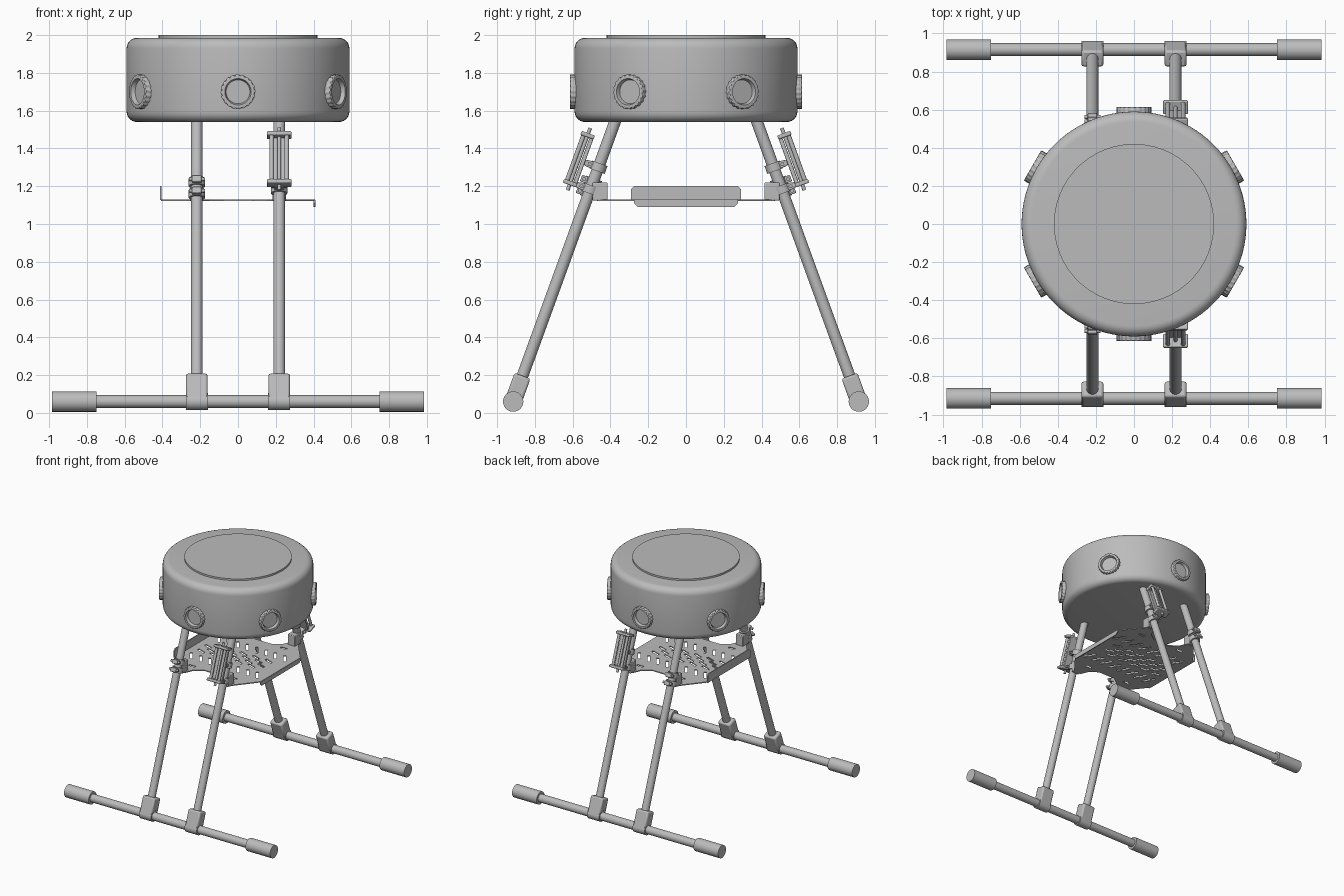
import bpy, bmesh, math
from mathutils import Matrix, Vector

old = bpy.data.objects.get("Cube")
if old:
    bpy.data.objects.remove(old, do_unlink=True)

grey = bpy.data.materials.new("plain grey")
grey.use_nodes = True
shade = (0.5, 0.5, 0.5, 1)
grey.diffuse_color = shade
grey.node_tree.nodes["Principled BSDF"].inputs["Base Color"].default_value = shade
T = Matrix.Translation
IDENT = Matrix.Identity(4)


def R(deg, axis):
    return Matrix.Rotation(math.radians(deg), 4, axis)


def finish(name, bm, mat=IDENT, bevel=0, smooth=True):
    bmesh.ops.recalc_face_normals(bm, faces=bm.faces)
    bm.transform(mat)
    mesh = bpy.data.meshes.new(name)
    bm.to_mesh(mesh)
    bm.free()
    mesh.materials.append(grey)
    ob = bpy.data.objects.new(name, mesh)
    bpy.context.collection.objects.link(ob)
    if bevel:
        mod = ob.modifiers.new("Bevel", "BEVEL")
        mod.width, mod.segments = bevel, 2
    if smooth:
        bpy.ops.object.select_all(action="DESELECT")
        ob.select_set(True)
        bpy.context.view_layer.objects.active = ob
        bpy.ops.object.shade_smooth_by_angle(angle=math.radians(35))
    return ob


def box(name, size, loc, mat=IDENT, bevel=0.008):
    bm = bmesh.new()
    bmesh.ops.create_cube(bm, size=1)
    return finish(name, bm, mat @ T(loc) @ Matrix.Diagonal((*size, 1)), bevel)


def lathe(name, profile, mat=IDENT, sides=32, knurl=0):
    """Revolve (radius, height) points about z; knurl notches the first two rings."""
    bm = bmesh.new()
    rings = []
    for i, (r, h) in enumerate(profile):
        ring = []
        for k in range(sides):
            a = math.tau * k / sides
            q = r - (knurl if i < 2 and k // 2 % 2 else 0)
            ring.append(bm.verts.new((q * math.cos(a), q * math.sin(a), h)))
        rings.append(ring)
    for lo, hi in zip(rings, rings[1:]):
        for k in range(sides):
            n = (k + 1) % sides
            bm.faces.new((lo[k], lo[n], hi[n], hi[k]))
    bm.faces.new(rings[0])
    bm.faces.new(rings[-1])
    return finish(name, bm, mat)


def rod(name, r, lo, hi, mat=IDENT, sides=24):
    return lathe(name, [(r, lo), (r, hi)], mat, sides)


def prism(name, outline, thick, mat=IDENT):
    bm = bmesh.new()
    face = bm.faces.new([bm.verts.new((x, y, 0)) for x, y in outline])
    ext = bmesh.ops.extrude_face_region(bm, geom=[face])
    top = [v for v in ext["geom"] if isinstance(v, bmesh.types.BMVert)]
    bmesh.ops.translate(bm, verts=top, vec=(0, 0, thick))
    return finish(name, bm, mat, smooth=False)


# Drum body with rounded rims, and lid disc
def rim(zc, start):
    return [(0.535 + 0.055 * math.cos(a), zc + 0.055 * math.sin(a))
            for a in (math.radians(start + 15 * i) for i in range(7))]


lathe("drum_body", rim(1.595, -90) + rim(1.93, 0), sides=96)
rod("lid_disc", 0.42, 1.98, 2.0, sides=96)

# Six knurled port rings round the drum
for i in range(6):
    lathe(f"port_ring_{i + 1}",
          [(0.092, 0.53), (0.092, 0.612), (0.086, 0.615), (0.07, 0.615), (0.063, 0.592)],
          T((0, 0, 1.70)) @ R(30 + 60 * i, "Z") @ R(90, "Y"), 80, 0.004)

# Landing gear, front and back
for side, s in (("front", -1), ("back", 1)):
    along = T((0, s * 0.915, 0.06)) @ R(90, "Y")
    rod(f"{side}_skid_tube", 0.034, -0.97, 0.97, along)
    for end, e in (("left", 1), ("right", -1)):
        lo, hi = sorted((e * 0.75, e * 0.985))
        rod(f"{side}_{end}_skid_grip", 0.054, lo, hi, along)
        x = e * 0.218
        tag = f"{side}_{end}"
        leg = T((x, s * 0.915, 0.06)) @ R(90 - s * 90, "Z") @ R(20, "X")
        rod(f"{tag}_leg", 0.031, 0, 1.65, leg)
        box(f"{tag}_tee_socket", (0.115, 0.09, 0.15), (0, 0, 0.07), leg, 0.012)
        rod(f"{tag}_tee_sleeve", 0.045, x - 0.058, x + 0.058, along)
        # Bracket joining the leg to the tray
        box(f"{tag}_tray_bracket", (0.07, 0.08, 0.095), (x, s * 0.455, 1.172), bevel=0.005)
        # Split collars with bolts
        heights = (1.195, 1.32) if e > 0 else (1.17, 1.235)
        for n, d in enumerate(heights):
            rod(f"{tag}_collar_{n + 1}", 0.043, d - 0.022, d + 0.022, leg)
            box(f"{tag}_collar_lug_{n + 1}", (0.05, 0.05, 0.036), (0, 0.042, d), leg, 0.005)
            rod(f"{tag}_collar_bolt_{n + 1}", 0.01, -0.042, 0.042,
                leg @ T((0, 0.05, d)) @ R(90, "Y"), 12)
        if e > 0:
            # Adjuster carriage parallel to the left legs
            mid = leg @ T((0, 0.112, 1.325))
            box(f"{side}_carriage_body", (0.095, 0.022, 0.29), (0, -0.025, 0), mid, 0.004)
            for n, z in enumerate((-0.135, 0.135)):
                box(f"{side}_carriage_plate_{n + 1}", (0.13, 0.075, 0.022), (0, 0, z), mid, 0.006)
            for n, dx in enumerate((-0.04, 0.04)):
                rod(f"{side}_carriage_rail_{n + 1}", 0.012, -0.14, 0.14, mid @ T((dx, 0.02, 0)), 16)
            rod(f"{side}_carriage_screw", 0.01, -0.175, 0.175, mid, 16)
            for n, z in enumerate((-0.13, -0.005)):
                box(f"{side}_carriage_arm_{n + 1}", (0.05, 0.07, 0.03), (0, -0.055, z), mid, 0.004)

# Tray outline: one quarter mirrored round
quarter = [(0.407, 0.27), (0.27, 0.44), (0.25, 0.47), (0.18, 0.47), (0.15, 0.40), (0.08, 0.35)]
half = quarter + [(-x, y) for x, y in reversed(quarter)]
tray = prism("tray_plate", half + [(-x, -y) for x, y in half], 0.008, T((0, 0, 1.122)))

# Slots cut through the tray
slots = [(-0.315 + 0.09 * i, y, 0.11, -55) for y in (-0.19, 0.19) for i in range(8)]
slots += [(-0.3 + 0.12 * i + 0.06 * (j % 2), -0.075 + 0.05 * j, 0.08, -20)
          for j in range(4) for i in range(5)]
slots += [(x, y, 0.06, 0) for x in (-0.2, 0.2) for y in (-0.34, 0.34)]
cut = bmesh.new()
for x, y, length, turn in slots:
    bmesh.ops.create_cube(cut, size=1, matrix=T((x, y, 1.126)) @ R(turn, "Z")
                          @ Matrix.Diagonal((length, 0.02, 0.1, 1)))
cutter = finish("slot_cutter", cut, smooth=False)
cutter.hide_render = True
mod = tray.modifiers.new("Slots", "BOOLEAN")
mod.operation, mod.solver, mod.object = "DIFFERENCE", "EXACT", cutter
bpy.context.view_layer.objects.active = tray
bpy.ops.object.modifier_apply(modifier=mod.name)
bpy.data.objects.remove(cutter, do_unlink=True)

# Folded tray flanges: right one up, left one down (outline in y, z)
stand = Matrix(((0, 0, 1, 0), (1, 0, 0, 0), (0, 1, 0, 0), (0, 0, 0, 1)))


def flange(name, x, w, h, c):
    edge = [(w, 0), (w, h - math.copysign(c, h)), (w - c, h)]
    prism(name, edge + [(-y, z) for y, z in reversed(edge)], 0.008, T((x, 0, 1.126)) @ stand)


flange("right_tray_flange", -0.412, 0.29, 0.075, 0.015)
flange("left_tray_flange", 0.401, 0.275, -0.036, 0.02)
